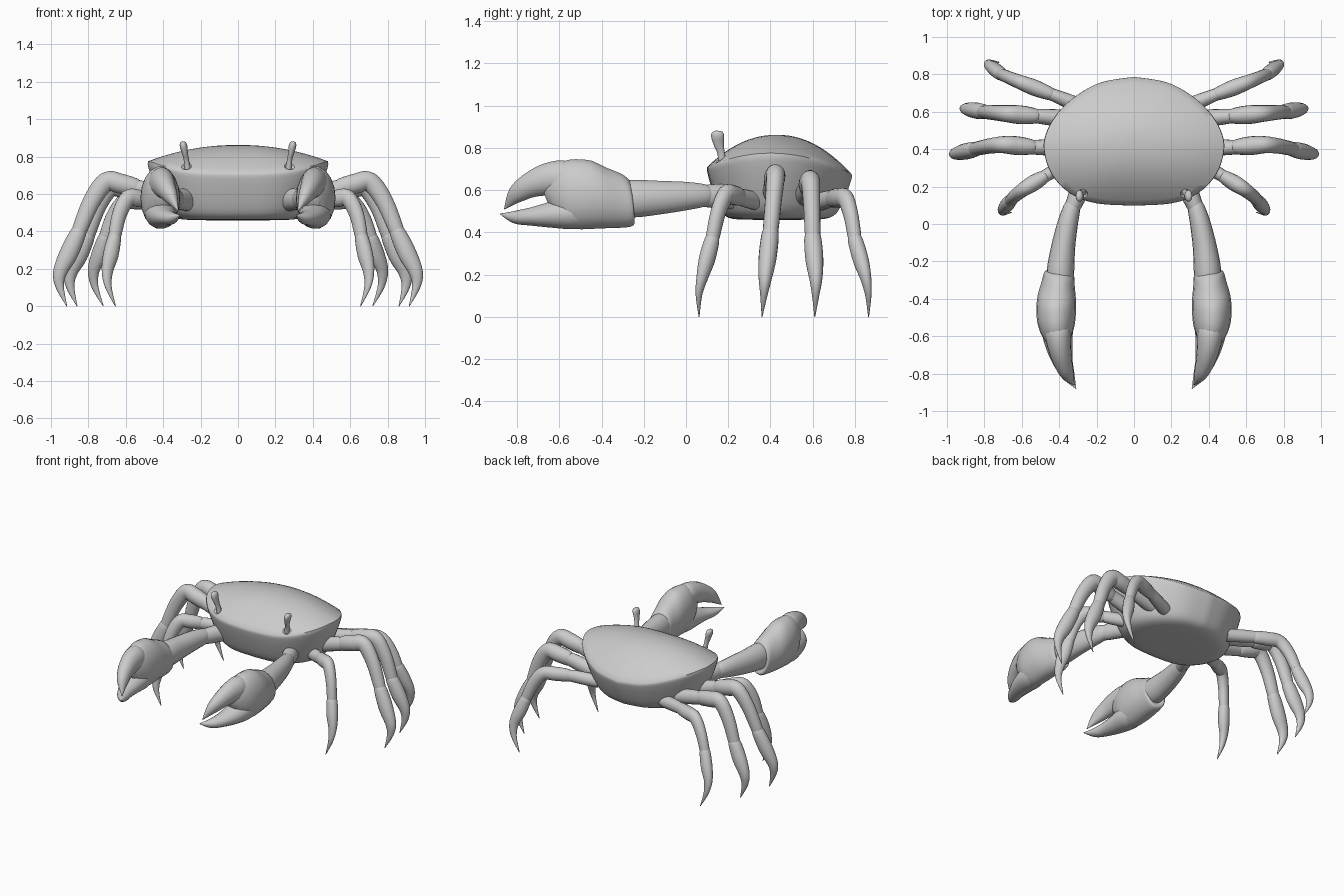
import bpy, bmesh, math
from mathutils import Vector

if "Cube" in bpy.data.objects:
    bpy.data.objects.remove(bpy.data.objects["Cube"])

shell = bpy.data.materials.new("shell_grey")
shell.use_nodes = True
GREY = (0.6, 0.6, 0.6, 1)
shell.diffuse_color = GREY
shell.node_tree.nodes["Principled BSDF"].inputs["Base Color"].default_value = GREY


def spline(points, steps):
    """Smooth curve through points of any dimension."""
    p = [points[0]] + list(points) + [points[-1]]
    out = []
    for i in range(1, len(p) - 2):
        for s in range(steps):
            t = s / steps
            out.append([0.5 * (2 * b + (c - a) * t + (2 * a - 5 * b + 4 * c - d) * t ** 2
                               + (3 * b - a - 3 * c + d) * t ** 3)
                        for a, b, c, d in zip(*p[i - 1:i + 3])])
    return out + [list(points[-1])]


def loft(name, rings, angle=50, mirror=True):
    """Skin closed rings, cap both ends, mirror and smooth."""
    bm = bmesh.new()
    loops = [[bm.verts.new(v) for v in ring] for ring in rings]
    n = len(loops[0])
    for a, b in zip(loops, loops[1:]):
        for i in range(n):
            bm.faces.new((a[i], a[(i + 1) % n], b[(i + 1) % n], b[i]))
    bm.faces.new(loops[0])
    bm.faces.new(loops[-1])
    bmesh.ops.recalc_face_normals(bm, faces=bm.faces)
    mesh = bpy.data.meshes.new(name)
    bm.to_mesh(mesh)
    bm.free()
    mesh.materials.append(shell)
    obj = bpy.data.objects.new(name, mesh)
    bpy.context.collection.objects.link(obj)
    bpy.ops.object.select_all(action='DESELECT')
    obj.select_set(True)
    bpy.context.view_layer.objects.active = obj
    bpy.ops.object.shade_smooth_by_angle(angle=math.radians(angle))
    if mirror:
        obj.modifiers.new("Mirror", 'MIRROR').use_mirror_merge = False
    return obj


def tube(name, stations, side=(1, 0, 0), sides=18, steps=5):
    """Elliptical tube; station = x, y, z, radius along side, other radius."""
    st = spline(stations, steps)
    centres = [Vector(s[:3]) for s in st]
    rings = []
    for i, s in enumerate(st):
        tan = (centres[min(i + 1, len(st) - 1)] - centres[max(i - 1, 0)]).normalized()
        u = Vector(side)
        u = (u - tan * u.dot(tan)).normalized()
        w = tan.cross(u)
        ra, rb = max(s[3], .002), max(s[4], .002)
        rings.append([centres[i] + u * ra * math.cos(a) + w * rb * math.sin(a)
                      for a in (2 * math.pi * k / sides for k in range(sides))])
    return loft(name, rings)


# Carapace: one outline, scaled and lifted into a dome and an underside
half = [(0, .10), (.2, .112), (.34, .165), (.44, .27), (.48, .40), (.462, .50),
        (.40, .60), (.30, .69), (.17, .757), (0, .785)]
right = spline(half, 4)
outline = right + [[-x, y] for x, y in right[-2:0:-1]]
MID = .43


def rim(y):
    return .775 - .065 * ((.40 - y) / .30) ** 2 if y < .40 else .775 - .10 * ((y - .40) / .385) ** 2


def body_ring(scale, height):
    return [(x * scale, MID + (y - MID) * scale, height(y)) for x, y in outline]


rings = []
for k in range(1, 13):
    s = k / 12
    rings.append(body_ring(s, lambda y: rim(y) + (.862 - rim(y)) * (1 - s ** 2.1)))
under = [(1.005, .05), (.98, .20), (.93, .42), (.87, .65), (.80, .85), (.70, .96), (.5, 1), (.02, 1)]
for s, drop in spline(under, 2):
    rings.append(body_ring(s, lambda y: rim(y) + (.46 - rim(y)) * drop))
body = loft("carapace", rings, mirror=False)

# Eye sockets cut into the front rim
bpy.ops.mesh.primitive_uv_sphere_add(radius=.036, location=(.278, .15, .765), segments=24, ring_count=12)
cutter = bpy.context.object
cutter.name = "eye_socket_cutter"
cutter.data.transform(cutter.matrix_world)
cutter.matrix_world.identity()
cutter.data.materials.append(shell)
cutter.modifiers.new("Mirror", 'MIRROR').use_mirror_merge = False
cutter.hide_render = True
cutter.hide_viewport = True
cut = body.modifiers.new("Sockets", 'BOOLEAN')
cut.operation = 'DIFFERENCE'
cut.object = cutter

# Eyestalks
tube("eyestalk", [(.268, .175, .72, .018, .02), (.276, .165, .78, .014, .018),
                  (.284, .155, .82, .016, .025), (.291, .15, .855, .02, .031),
                  (.295, .148, .875, .015, .024), (.296, .148, .882, .002, .002)])

# Walking legs: hip, knee, shin joint, blade belly, tip
legs = {
    "front_leg": [(.30, .36, .54), (.46, .265, .565), (.585, .19, .585), (.66, .125, .37), (.698, .078, .19), (.655, .062, 0)],
    "second_leg": [(.32, .41, .57), (.52, .41, .625), (.70, .425, .675), (.85, .40, .40), (.952, .375, .18), (.915, .36, 0)],
    "third_leg": [(.32, .56, .57), (.50, .575, .61), (.68, .59, .645), (.805, .60, .38), (.895, .615, .18), (.86, .61, 0)],
    "rear_leg": [(.26, .62, .54), (.42, .685, .56), (.60, .755, .565), (.71, .80, .37), (.772, .85, .19), (.72, .865, 0)],
}
for name, path in legs.items():
    hip, ankle, knee, shin, belly, tip = map(Vector, path)
    r = .05 if name in ("second_leg", "third_leg") else .043
    out = knee - hip
    side = Vector((-out.y, out.x, 0))    # across the leg's own plane
    tube(name + "_hip", [(*hip, r, r), (*hip.lerp(ankle, .6), r * .9, r), (*ankle, r * .8, r * .95),
                         (*ankle.lerp(knee, .22), r * .75, r * .85)], side)
    tube(name + "_upper", [(*ankle.lerp(knee, .06), r * .5, r * .6), (*ankle.lerp(knee, .14), r * .8, r * .98),
                           (*ankle.lerp(knee, .6), r, r * 1.08), (*knee.lerp(shin, .04), r * .9, r * 1.05),
                           (*(knee.lerp(shin, .45) + out.normalized() * .018), r * .8, r * .95),
                           (*shin, r * .72, r * .8), (*shin.lerp(belly, .12), r * .5, r * .55)], side)
    tube(name + "_tip", [(*knee.lerp(shin, .93), r * .6, r * .6), (*shin.lerp(belly, .06), r * .82, r * .88),
                         (*shin.lerp(belly, .55), r * .85, r), (*belly, r * .62, r * .75),
                         (*(belly.lerp(tip, .45) + out.normalized() * .018), r * .35, r * .45), (*tip, .002, .002)], side)

# Claw arms
tube("arm_shoulder", [(.22, .32, .56, .05, .06), (.28, .20, .57, .052, .06),
                      (.32, .11, .572, .045, .055), (.335, .06, .575, .035, .045)])
tube("arm", [(.325, .13, .575, .028, .035), (.332, .09, .575, .045, .053), (.355, 0, .572, .055, .068),
             (.378, -.12, .565, .064, .08), (.392, -.24, .56, .073, .09), (.397, -.33, .56, .07, .085)])

# Claws: swollen palm, fixed lower finger and hinged upper finger
palm = tube("claw_palm", [(.398, -.255, .545, .05, .075), (.399, -.265, .548, .078, .115), (.405, -.31, .557, .088, .138),
                          (.414, -.40, .572, .104, .157), (.416, -.50, .58, .104, .168),
                          (.412, -.57, .582, .09, .158), (.405, -.63, .575, .06, .11), (.40, -.66, .565, .03, .05)])
for v in palm.data.vertices:             # slant the wrist end
    if v.co.y > -.45:
        v.co.y -= (v.co.z - .55) * .38 * min(1, (v.co.y + .45) / .13)
tube("claw_lower_finger", [(.415, -.46, .50, .075, .075), (.412, -.55, .492, .085, .078), (.402, -.64, .483, .074, .062),
                           (.382, -.73, .475, .055, .044), (.35, -.81, .472, .034, .03), (.31, -.88, .487, .002, .002)])
tube("claw_upper_finger", [(.412, -.54, .655, .06, .065), (.408, -.585, .658, .07, .084), (.398, -.66, .65, .062, .077),
                           (.38, -.74, .622, .05, .06), (.355, -.805, .578, .034, .042), (.32, -.86, .51, .002, .002)])
